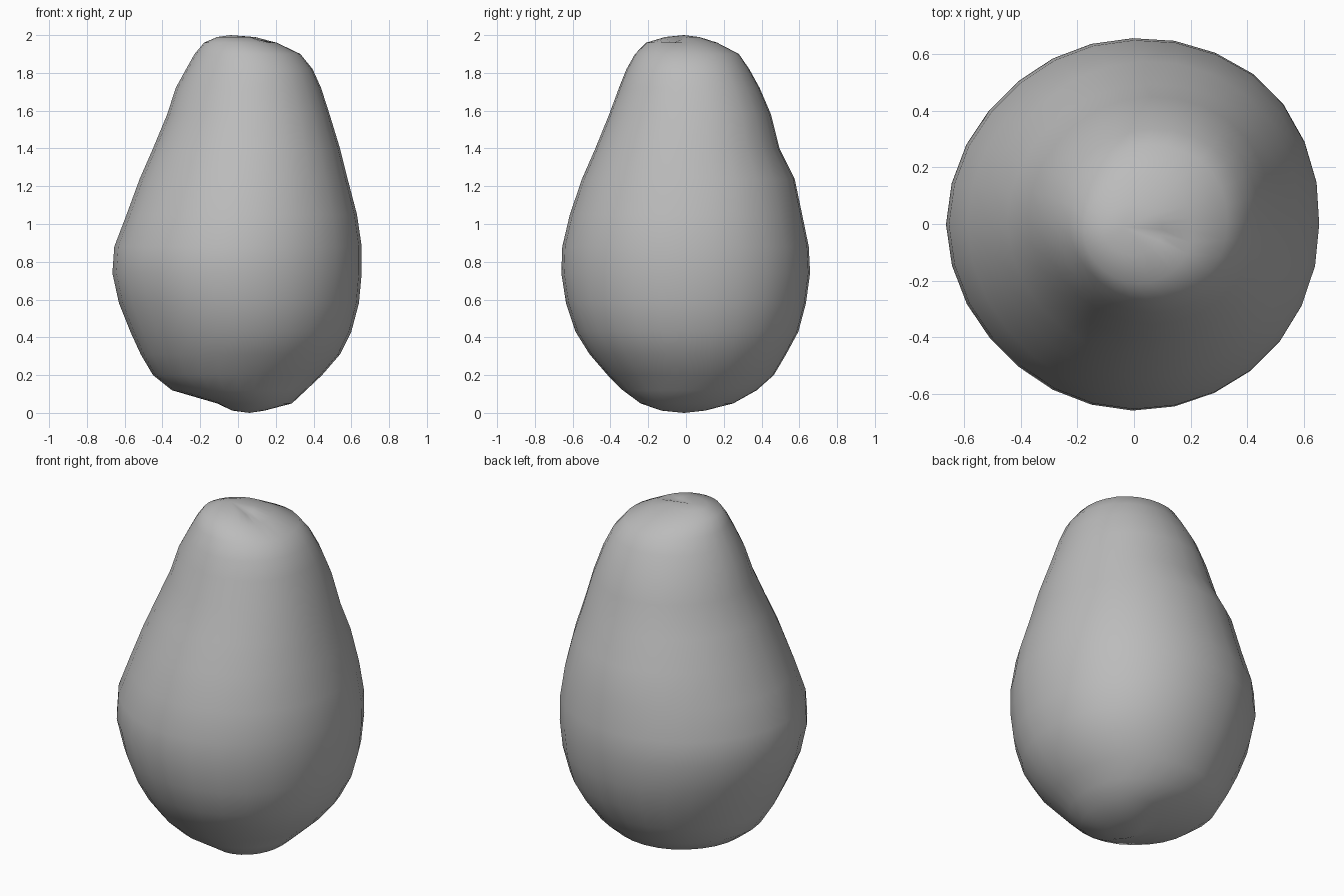
import bpy, bmesh, math
from mathutils import Vector

# Cross-section extents: height, left x, right x, front y, back y
RINGS = [
    (0.012, -0.03, 0.14, -0.13, 0.10),
    (0.05, -0.11, 0.285, -0.24, 0.25),
    (0.12, -0.35, 0.36, -0.335, 0.375),
    (0.20, -0.45, 0.445, -0.415, 0.465),
    (0.31, -0.515, 0.54, -0.51, 0.53),
    (0.43, -0.57, 0.60, -0.585, 0.595),
    (0.58, -0.63, 0.64, -0.635, 0.635),
    (0.74, -0.665, 0.655, -0.66, 0.657),
    (0.88, -0.655, 0.655, -0.655, 0.65),
    (1.05, -0.59, 0.63, -0.615, 0.615),
    (1.24, -0.52, 0.58, -0.55, 0.575),
    (1.40, -0.45, 0.54, -0.48, 0.495),
    (1.58, -0.375, 0.485, -0.407, 0.45),
    (1.72, -0.33, 0.44, -0.355, 0.39),
    (1.82, -0.275, 0.395, -0.315, 0.335),
    (1.90, -0.23, 0.33, -0.27, 0.28),
    (1.96, -0.18, 0.205, -0.21, 0.165),
    (1.99, -0.11, 0.10, -0.11, 0.07),
]
# Diagonal swell of the outline, every 45 degrees
SWELL = [1, 1.04, 1, 0.98, 1, 0.975, 1, 1.01, 1]
# Shallow dents: centre, radius, depth
DENTS = [((-0.46, -0.43, 0.53), 0.13, 0.025),
         ((0.40, 0.42, 1.18), 0.14, 0.02),
         ((0.15, 0.45, 1.50), 0.12, 0.015),
         ((0.10, -0.04, 1.98), 0.07, 0.025)]
SEGS = 28


def point(ring, i):
    z, xl, xr, yf, yb = ring
    t = i / SEGS * 8
    k = int(t)
    s = SWELL[k] + (SWELL[k + 1] - SWELL[k]) * (t - k)
    a = i / SEGS * math.tau
    p = Vector(((xl + xr) / 2 + (xr - xl) / 2 * s * math.cos(a),
                (yf + yb) / 2 + (yb - yf) / 2 * s * math.sin(a), z))
    for c, r, depth in DENTS:
        d = (p - Vector(c)).length / r
        if d < 1:
            p += (Vector((0, 0, 1)) - p).normalized() * depth * (1 - d) ** 2
    return p


# Fruit body: lofted rings with closed ends
bm = bmesh.new()
loops = [[bm.verts.new(point(r, i)) for i in range(SEGS)] for r in RINGS]
for lo, hi in zip(loops, loops[1:]):
    for i in range(SEGS):
        j = (i + 1) % SEGS
        bm.faces.new((lo[i], lo[j], hi[j], hi[i]))
bottom = bm.verts.new((0.06, -0.01, 0.0))
top = bm.verts.new((-0.04, -0.01, 2.0))
for i in range(SEGS):
    j = (i + 1) % SEGS
    bm.faces.new((bottom, loops[0][j], loops[0][i]))
    bm.faces.new((top, loops[-1][i], loops[-1][j]))
bmesh.ops.recalc_face_normals(bm, faces=bm.faces)
for f in bm.faces:
    f.smooth = True
mesh = bpy.data.meshes.new("fruit_body")
bm.to_mesh(mesh)
bm.free()
body = bpy.data.objects.new("fruit_body", mesh)
bpy.context.collection.objects.link(body)

mat = bpy.data.materials.new("plain grey")
mat.diffuse_color = (0.5, 0.5, 0.5, 1)
mesh.materials.append(mat)
